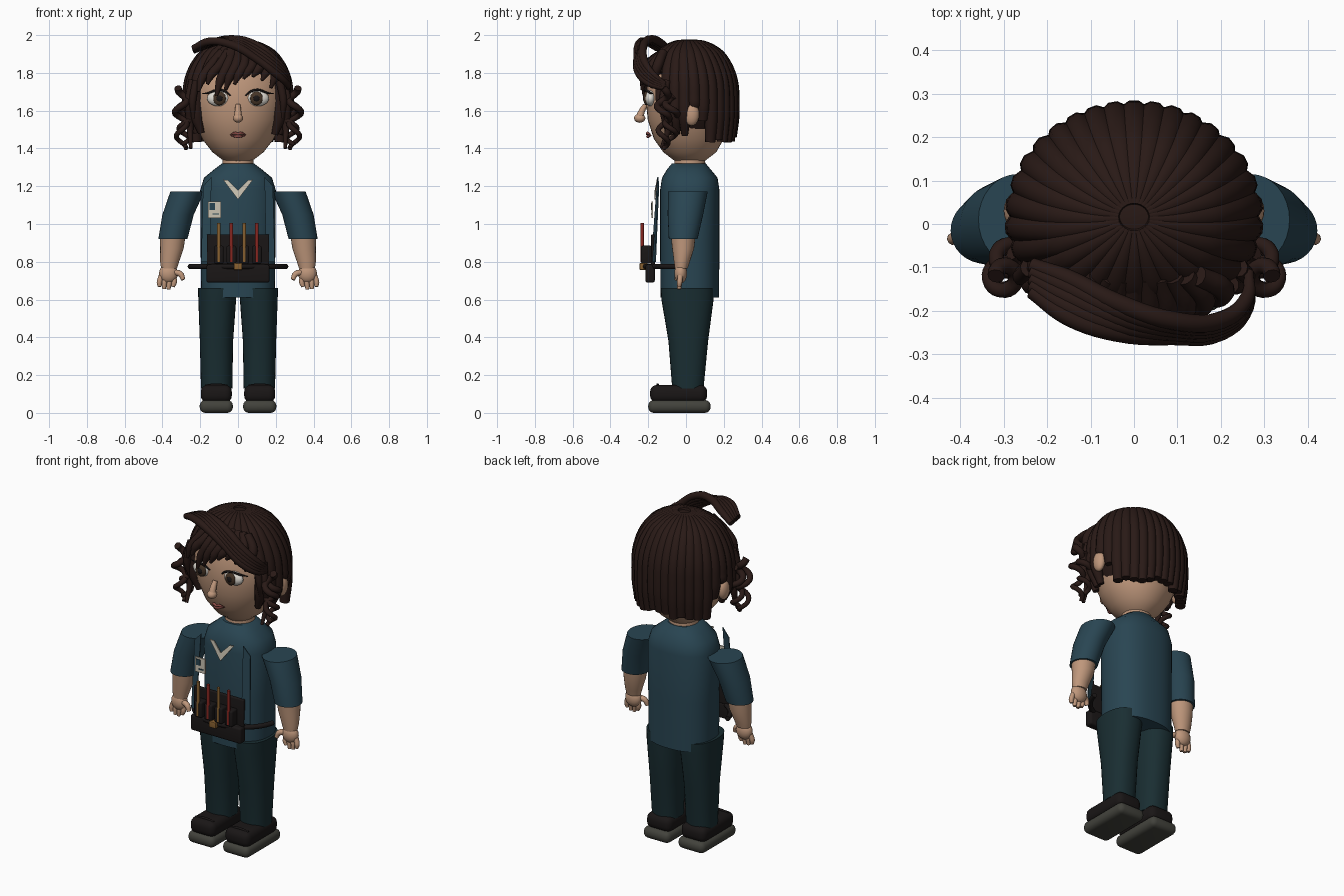
import bpy, bmesh, math, random
from math import sin, cos, pi

if "Cube" in bpy.data.objects:
    bpy.data.objects.remove(bpy.data.objects["Cube"])
random.seed(4)

def mat(name, r, g, b):
    m = bpy.data.materials.new(name)
    m.diffuse_color = (r, g, b, 1)
    m.use_nodes = True
    m.node_tree.nodes["Principled BSDF"].inputs["Base Color"].default_value = m.diffuse_color
    return m

SKIN = mat("skin", .52, .31, .20)
HAIR = mat("hair", .022, .010, .008)
TEAL = mat("teal_cloth", .022, .060, .085)
NAVY = mat("trouser_cloth", .010, .027, .032)
BLACK = mat("dark_leather", .010, .008, .008)
SOLE = mat("sole_grey", .055, .055, .045)
CREAM = mat("cream", .60, .55, .45)
WHITE = mat("eye_white", .75, .72, .66)
IRIS = mat("iris_brown", .06, .035, .02)
LIP = mat("lip", .25, .07, .06)
RED = mat("pen_red", .25, .02, .015)
BRASS = mat("brass", .25, .12, .03)

def finish(name, bm, m, angle=40):
    bmesh.ops.recalc_face_normals(bm, faces=bm.faces)
    me = bpy.data.meshes.new(name)
    bm.to_mesh(me)
    bm.free()
    ob = bpy.data.objects.new(name, me)
    me.materials.append(m)
    bpy.context.collection.objects.link(ob)
    bpy.ops.object.select_all(action='DESELECT')
    bpy.context.view_layer.objects.active = ob
    ob.select_set(True)
    bpy.ops.object.shade_smooth_by_angle(angle=math.radians(angle))
    return ob

def loft(name, rings, m, s=1, n=32, power=2.0):
    """Stack of horizontal superellipse rings (cx, cy, z, rx, ry)."""
    bm = bmesh.new()
    loops = []
    for cx, cy, z, rx, ry in rings:
        row = []
        for i in range(n):
            c, d = cos(2*pi*i/n), sin(2*pi*i/n)
            x = math.copysign(abs(c)**(2/power), c)
            y = math.copysign(abs(d)**(2/power), d)
            row.append(bm.verts.new((s*(cx + rx*x), cy + ry*y, z)))
        loops.append(row)
    for a, b in zip(loops, loops[1:]):
        for i in range(n):
            bm.faces.new((a[i], a[(i+1) % n], b[(i+1) % n], b[i]))
    bm.faces.new(loops[0])
    bm.faces.new(loops[-1])
    return finish(name, bm, m)

def ball(name, c, r, m, n=20):
    bm = bmesh.new()
    bmesh.ops.create_uvsphere(bm, u_segments=n, v_segments=n//2, radius=1)
    for v in bm.verts:
        v.co = [c[k] + r[k]*v.co[k] for k in range(3)]
    return finish(name, bm, m, 80)

def box(name, lo, hi, m, bevel=0.0):
    bm = bmesh.new()
    bmesh.ops.create_cube(bm, size=1)
    for v in bm.verts:
        v.co = [(lo[k]+hi[k])/2 + (hi[k]-lo[k])*v.co[k] for k in range(3)]
    if bevel:
        bmesh.ops.bevel(bm, geom=bm.edges[:], offset=bevel, segments=4, profile=.5, affect='EDGES')
    return finish(name, bm, m)

def plate(name, pts, m, t=.006):
    """Thin panel: outline extruded backwards."""
    bm = bmesh.new()
    f = bm.faces.new([bm.verts.new(p) for p in pts])
    g = bmesh.ops.extrude_face_region(bm, geom=[f])['geom']
    for v in g:
        if isinstance(v, bmesh.types.BMVert):
            v.co.y += t
    if f.is_valid and len(bm.faces) < len(pts) + 2:
        bm.faces.new([v for v in f.verts])
    return finish(name, bm, m)

def tubes(name, paths, r, m, res=5):
    """Smooth tubes; each path is a list of (x, y, z, relative radius)."""
    cu = bpy.data.curves.new(name, 'CURVE')
    cu.dimensions = '3D'
    cu.bevel_depth, cu.bevel_resolution, cu.resolution_u = r, 3, res
    cu.use_fill_caps = True
    for path in paths:
        sp = cu.splines.new('BEZIER')
        sp.bezier_points.add(len(path) - 1)
        for bp, p in zip(sp.bezier_points, path):
            bp.co, bp.radius = p[:3], p[3]
            bp.handle_left_type = bp.handle_right_type = 'AUTO'
    cu.materials.append(m)
    ob = bpy.data.objects.new(name, cu)
    bpy.context.collection.objects.link(ob)
    bpy.ops.object.select_all(action='DESELECT')
    bpy.context.view_layer.objects.active = ob
    ob.select_set(True)
    bpy.ops.object.convert(target='MESH')

# Head, neck and torso
loft("head", [(0, .02, 1.315, .02, .02), (0, .02, 1.33, .07, .075), (0, .02, 1.38, .135, .14),
              (0, .015, 1.45, .19, .185), (0, .01, 1.55, .235, .212), (0, .005, 1.65, .252, .218),
              (0, .005, 1.75, .25, .21), (0, .01, 1.85, .21, .18), (0, .01, 1.92, .14, .12),
              (0, .01, 1.95, .04, .04)], SKIN, n=40)
loft("neck", [(0, .02, 1.27, .085, .085), (0, .02, 1.36, .08, .08)], SKIN)
loft("shirt", [(0, .02, .61, .195, .155), (0, .02, .9, .198, .157), (0, .02, 1.18, .2, .157),
               (0, .02, 1.245, .18, .147), (0, .015, 1.29, .125, .115), (0, .015, 1.32, .085, .09)],
     TEAL, n=40, power=2.4)

# Face
ball("nose_tip", (0, -.245, 1.56), (.027, .03, .024), SKIN)
tubes("nose_bridge", [[(0, -.215, 1.63, .6), (0, -.235, 1.595, .8), (0, -.245, 1.565, 1)]], .022, SKIN)
tubes("lips", [[(-.042, -.185, 1.47, .3), (-.015, -.203, 1.481, 1), (0, -.205, 1.477, .9),
                (.015, -.203, 1.481, 1), (.042, -.185, 1.47, .3)],
               [(-.035, -.186, 1.468, .4), (0, -.202, 1.463, 1.1), (.035, -.186, 1.468, .4)]], .008, LIP)
for s in (-1, 1):
    ball("eye_white", (s*.102, -.188, 1.665), (.062, .03, .042), WHITE)
    ball("iris", (s*.098, -.211, 1.665), (.034, .014, .037), IRIS)
    ball("pupil", (s*.098, -.22, 1.665), (.017, .009, .018), BLACK)
    tubes("upper_lash", [[(s*.04, -.208, 1.68, .6), (s*.07, -.218, 1.703, 1), (s*.11, -.213, 1.71, 1),
                          (s*.15, -.19, 1.695, 1), (s*.19, -.175, 1.69, .3)]], .006, BLACK)
    ball("ear", (s*.272, .03, 1.58), (.028, .04, .06), SKIN)

# Hair cap under the strands, open around the face
bm = bmesh.new()
bmesh.ops.create_uvsphere(bm, u_segments=36, v_segments=24, radius=1)
for v in bm.verts:
    v.co = (.268*v.co.x, .025 + .232*v.co.y, 1.68 + .29*v.co.z)
bmesh.ops.delete(bm, geom=[f for f in bm.faces if f.calc_center_median().z <
                           (1.80 if f.calc_center_median().y < -.06 else 1.5)], context='FACES')
finish("hair_cap", bm, HAIR)

# Strands radiating from the crown
paths = []
N = 30
for i in range(N):
    a = 2*pi*(i + .5)/N
    front = -sin(a)
    zend = 1.45 if front < .1 else 1.6 if front < .3 else 1.47 if front < .68 else 1.76
    if -.12 < front < .1:
        zend = 1.56
    zend += random.uniform(-.02, .02)
    p = []
    for k in range(8):
        ph = (.08 + .92*k/7)*pi/2
        z = 1.68 + .288*cos(ph)
        if z < zend:
            break
        tw = a + .22*sin(ph)*cos(a)
        ry = .235 if sin(tw) > 0 else .215
        p.append((.262*sin(ph)*cos(tw), .015 + ry*sin(ph)*sin(tw), z, .35 + .65*min(1, k/3)))
    if zend < 1.66:
        x, y = p[-1][:2]
        sh = .97 if front < 0 else .88
        p += [(x, y, (1.68+zend)/2, 1), (x*sh, y*sh, zend, .8 if front < 0 else .5)]
    paths.append(p)
tubes("hair_strands", paths, .035, HAIR, 4)

# Fringe locks over the forehead
paths = []
for i in range(9):
    x = -.19 + i*.048
    ze = (1.70, 1.74, 1.68, 1.71, 1.74, 1.77, 1.78, 1.76, 1.72)[i]
    f = .235*math.sqrt(1 - (x/.3)**2)
    paths.append([(x*.6 + .03, -.12, 1.91, 1), (x*.9 + .03, -f + .03, 1.84, 1.1),
                  (x, -f + .01, (1.84+ze)/2, 1), (x - .02, -f, ze, .35)])
tubes("fringe", paths, .024, HAIR)

# Face-framing locks and spiral side curls
for s in (-1, 1):
    tubes("side_locks", [[(s*.24, -.1, 1.76, 1), (s*.26, -.12, 1.65, 1), (s*.255, -.09, 1.53, .9), (s*.25, -.13, 1.4, .4)],
                         [(s*.22, -.14, 1.76, 1), (s*.24, -.14, 1.65, .9), (s*.235, -.12, 1.56, .4)]], .022, HAIR)
    for j, (z0, z1, cx, cy) in enumerate([(1.72, 1.40, .3, -.12), (1.68, 1.42, .285, -.08)]):
        p = []
        for k in range(20):
            t = k/19
            a = t*2*pi*2.5 + j*2
            r = .012 + .022*sin(pi*min(1, t*1.4 + .1)/1.3)
            p.append((s*(cx + r*cos(a)), cy + r*sin(a), z0 + (z1-z0)*t, 1 - .4*t))
        tubes("side_curl", [p], .02, HAIR, 3)

# Lifted swoop of hair across the front
paths = []
for j in range(-2, 3):
    o = j*.017
    paths.append([(-.235, -.125 + o*.9, 1.925 - o*.2, .8), (-.15, -.17 + o*1.3, 1.96 - o*.2, 1),
                  (-.04, -.215 + o, 1.965 + o*.4, 1.05), (.09, -.24 + o*.5, 1.915 + o, 1.05),
                  (.2, -.235 + o*.4, 1.83 + o, 1), (.26, -.18 + o*.3, 1.765 + o*.7, .8), (.265, -.11, 1.73 + o*.4, .5)])
tubes("front_swoop", paths, .021, HAIR)

# Limbs
for s in (-1, 1):
    loft("sleeve", [(.345, -.015, .92, .077, .076), (.317, -.003, 1.05, .083, .094),
                    (.268, .01, 1.172, .09, .105)], TEAL, s)
    loft("forearm", [(.365, -.025, .765, .042, .034), (.362, -.022, .80, .05, .042), (.35, -.015, .87, .062, .058),
                     (.345, -.015, .94, .068, .066)], SKIN, s, 24)
    ball("palm", (s*.368, -.028, .738), (.05, .034, .052), SKIN)
    tubes("fingers", [[(s*(.34 + .022*i), -.03, .725, 1), (s*(.338 + .026*i), -.034, .69, 1),
                       (s*(.345 + .023*i), -.036, (.668, .654, .656, .668)[i], .7)] for i in range(4)]
          + [[(s*.345, -.035, .745, 1.1), (s*.305, -.045, .735, 1.1), (s*.29, -.05, .705, .8)]], .0145, SKIN)
    loft("trouser_leg", [(.113, .01, .13, .083, .083), (.114, .012, .38, .088, .105),
                         (.11, .008, .60, .1, .138), (.112, .006, .66, .1, .14)], NAVY, s, power=2.3)
    box("shoe_sole", (s*.115 - .088, -.2, 0), (s*.115 + .088, .13, .068), SOLE, .03)
    box("shoe_upper", (s*.115 - .082, -.19, .055), (s*.115 + .082, .112, .148), BLACK, .036)
    tubes("shoe_lace", [[(s*.115 - .06, -.15, .143, 1), (s*.115, -.15, .15, 1), (s*.115 + .06, -.15, .143, 1)]], .007, BLACK)

# Chest details: side panels, neckline and badge
for s in (-1, 1):
    plate("vest_panel", [(s*.14, -.152, 1.25), (s*.185, -.148, 1.20), (s*.195, -.165, .80), (s*.15, -.185, .80)], TEAL)
    plate("neck_trim", [(0, -.168, 1.13), (s*.08, -.155, 1.235), (s*.052, -.155, 1.232), (0, -.166, 1.178)], CREAM)
box("badge", (-.158, -.182, 1.032), (-.09, -.174, 1.12), CREAM)
box("badge_photo", (-.15, -.186, 1.075), (-.122, -.18, 1.11), TEAL)
box("badge_line", (-.135, -.186, 1.05), (-.1, -.18, 1.056), TEAL)

# Tool belt with pouch, pen loops and buckle
tubes("belt", [[(.26*sin(a), .02 - .235*max(cos(a), 0), .775, 1)
                for a in [(-1 + k/6)*1.35 for k in range(13)]]], .014, BLACK)
box("pouch", (-.167, -.215, .69), (.167, -.165, .785), BLACK, .012)
box("pouch_back", (-.165, -.185, .78), (.165, -.165, .945), BLACK, .006)
for i, x in enumerate((-.102, -.035, .033, .1)):
    box("pen_loop", (x - .026, -.238, .79), (x + .026, -.18, .885), BLACK, .01)
    tubes("pen", [[(x, -.232, .80, 1), (x, -.232, .9, 1), (x, -.232, 1.005, 1)]], .0095, (BRASS, RED)[i % 2])
box("buckle", (-.022, -.245, .757), (.022, -.205, .793), BRASS, .004)
